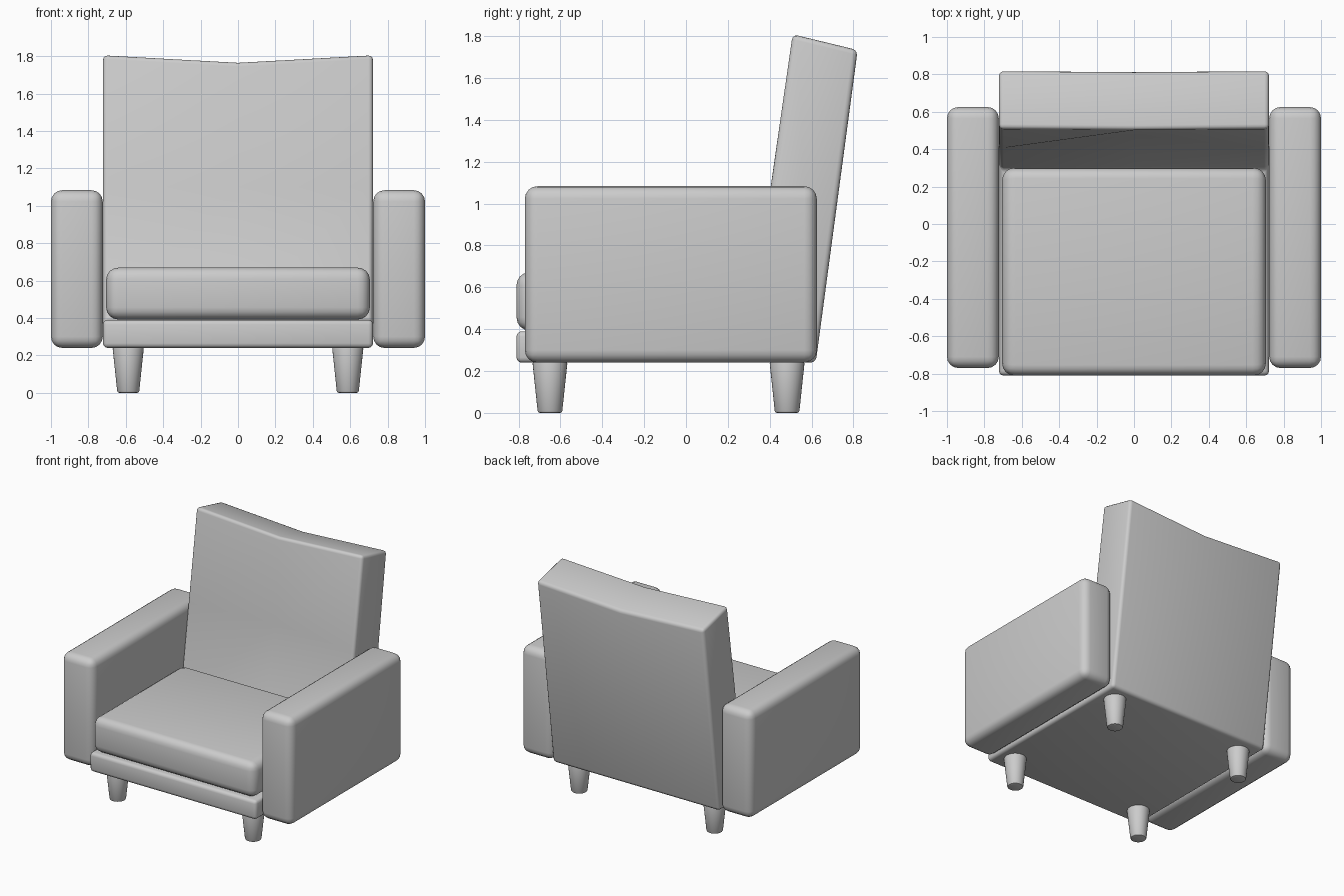
import bpy, bmesh, math

if "Cube" in bpy.data.objects:
    bpy.data.objects.remove(bpy.data.objects["Cube"])


def finish(obj, width, segments=4, angle=30):
    """Round the hard edges and smooth the shading."""
    bpy.ops.object.select_all(action='DESELECT')
    obj.select_set(True)
    bpy.context.view_layer.objects.active = obj
    mod = obj.modifiers.new("rounding", 'BEVEL')
    mod.width, mod.segments = width, segments
    mod.limit_method, mod.angle_limit = 'ANGLE', math.radians(angle)
    bpy.ops.object.modifier_apply(modifier=mod.name)
    bpy.ops.object.shade_smooth_by_angle(angle=math.radians(40))


def make_object(name, bm):
    bmesh.ops.recalc_face_normals(bm, faces=bm.faces[:])
    mesh = bpy.data.meshes.new(name)
    bm.to_mesh(mesh)
    bm.free()
    obj = bpy.data.objects.new(name, mesh)
    bpy.context.collection.objects.link(obj)
    return obj


def box(name, lo, hi, round_width):
    bpy.ops.mesh.primitive_cube_add(size=1, location=[(a + b) / 2 for a, b in zip(lo, hi)])
    obj = bpy.context.object
    obj.name = name
    obj.scale = [b - a for a, b in zip(lo, hi)]
    bpy.ops.object.transform_apply(location=False, rotation=False, scale=True)
    finish(obj, round_width)
    return obj


# Base and leaning backrest: one L-shaped profile swept over three columns
side = [(-0.81, 0.24), (-0.81, 0.39), (0.30, 0.39), (0.405, 1.10),
        (0.51, 1.81), (0.82, 1.735), (0.62, 0.24)]
middle = list(side)
middle[3] = (0.475, 1.10)    # hollow of the backrest
middle[4] = (0.503, 1.77)    # dip of the top edge
middle[5] = (0.815, 1.695)
bm = bmesh.new()
cols = [[bm.verts.new((x, y, z)) for y, z in prof]
        for x, prof in ((-0.722, side), (0, middle), (0.722, side))]
n = len(side)
for a, b in zip(cols, cols[1:]):
    for i in range(n):
        j = (i + 1) % n
        bm.faces.new((a[i], a[j], b[j], b[i]))
bm.faces.new(cols[0])
bm.faces.new(cols[2])
finish(make_object("base_and_backrest", bm), 0.025, 3)

# Seat cushion with a slightly sunken middle
bm = bmesh.new()
bmesh.ops.create_cube(bm, size=1)
for v in bm.verts:
    v.co = (v.co.x * 1.41, v.co.y * 1.11 - 0.255, v.co.z * 0.28 + 0.532)
top = [f for f in bm.faces if f.normal.z > 0.9 or f.calc_center_median().z > 0.66]
poke = bmesh.ops.poke(bm, faces=top)
for v in poke["verts"]:
    v.co.z -= 0.02
finish(make_object("seat_cushion", bm), 0.065)

for s, label in ((-1, "left"), (1, "right")):
    # Armrests
    x0, x1 = sorted((s * 0.723, s * 1.0))
    box(label + "_armrest", (x0, -0.77, 0.24), (x1, 0.625, 1.083), 0.06)
    # Tapered legs
    for y, place in ((-0.65, "front"), (0.483, "back")):
        bpy.ops.mesh.primitive_cone_add(vertices=32, radius1=0.058, radius2=0.084,
                                        depth=0.245, location=(s * 0.587, y, 0.1225))
        leg = bpy.context.object
        leg.name = f"{place}_{label}_leg"
        finish(leg, 0.01, 2)
